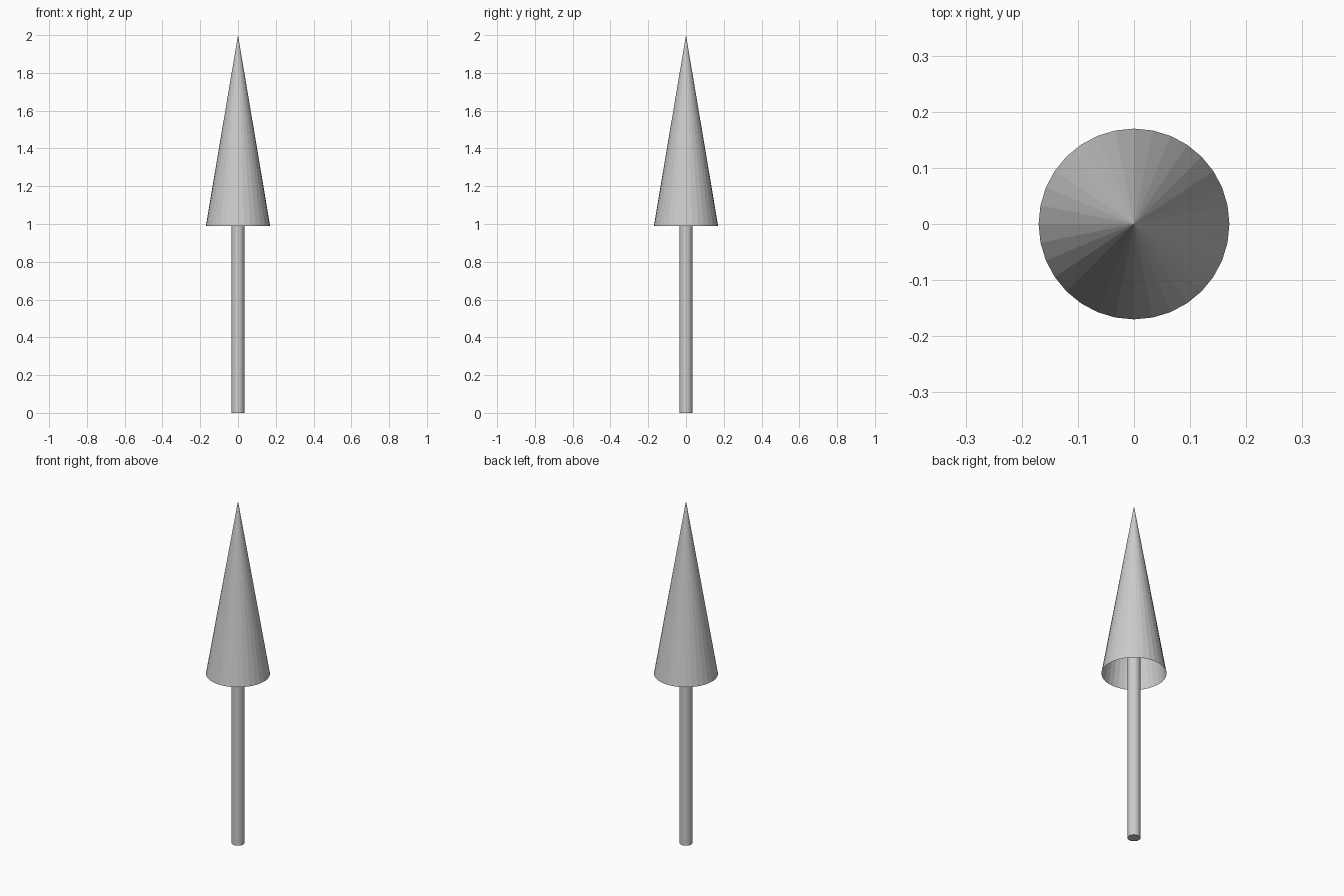
import bpy

if "Cube" in bpy.data.objects:
    bpy.data.objects.remove(bpy.data.objects["Cube"])

SIDES = 32
SHAFT_RADIUS, SHAFT_TOP = 0.034, 1.2
HEAD_RADIUS, HEAD_BASE, TIP = 0.17, 0.99, 2.0

# Thin shaft, running up inside the hollow head
bpy.ops.mesh.primitive_cylinder_add(vertices=SIDES, radius=SHAFT_RADIUS, depth=SHAFT_TOP,
                                    location=(0, 0, SHAFT_TOP / 2))
bpy.context.object.name = "shaft"

# Faceted conical head, open underneath
bpy.ops.mesh.primitive_cone_add(vertices=SIDES, radius1=HEAD_RADIUS, radius2=0,
                                depth=TIP - HEAD_BASE, end_fill_type='NOTHING',
                                location=(0, 0, (TIP + HEAD_BASE) / 2))
bpy.context.object.name = "cone_head"
